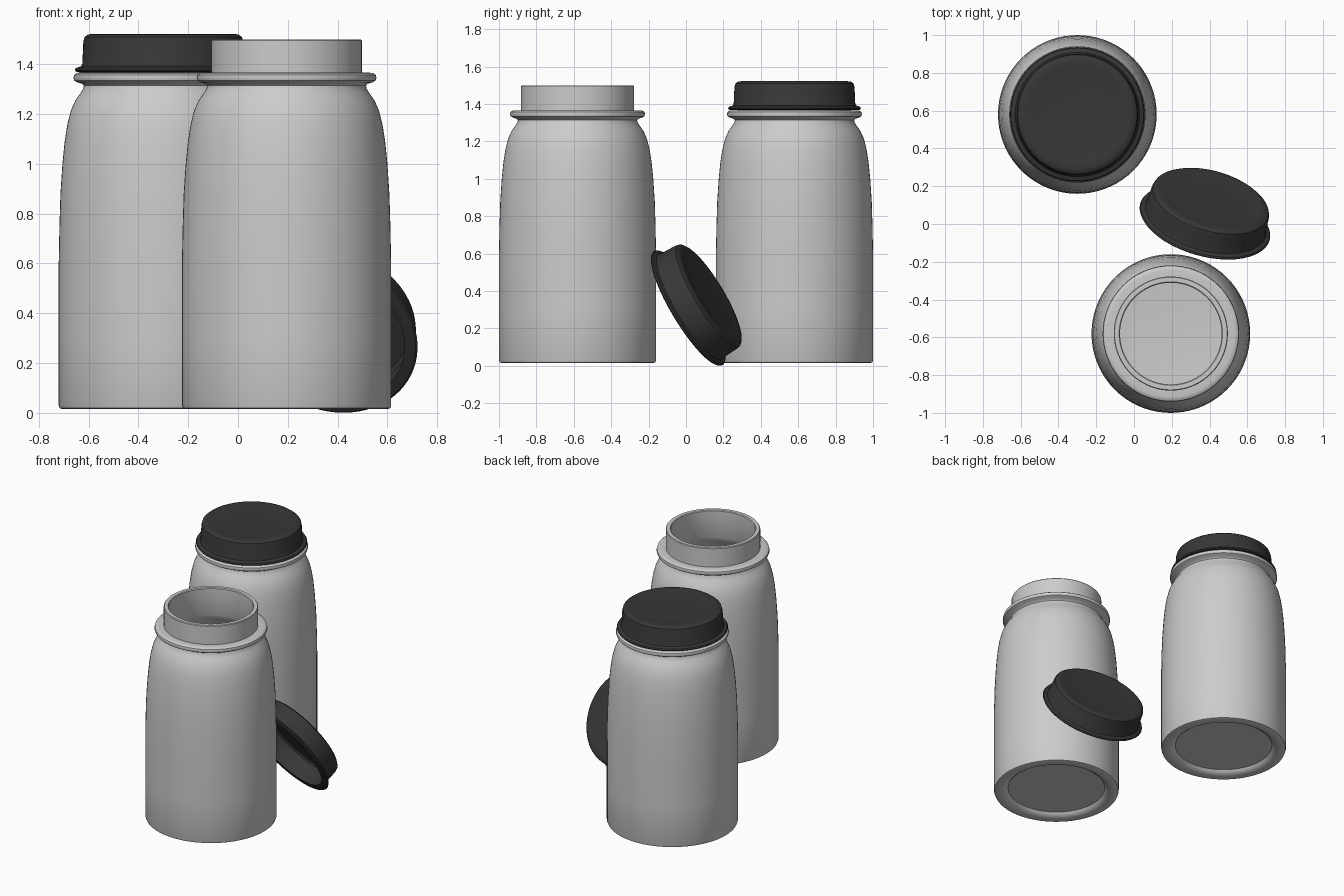
import bpy, bmesh, math
from mathutils import Vector

if "Cube" in bpy.data.objects:
    bpy.data.objects.remove(bpy.data.objects["Cube"])

SEGMENTS = 72


def material(name, rgb):
    m = bpy.data.materials.new(name)
    m.diffuse_color = (*rgb, 1.0)
    m.use_nodes = True
    m.node_tree.nodes["Principled BSDF"].inputs["Base Color"].default_value = m.diffuse_color
    return m


def lathe(name, profile, mat, location, axis=(0, 0, 1)):
    """Spin an (r, z) profile that starts and ends on the axis into a closed solid."""
    bm = bmesh.new()
    rings = []
    for r, z in profile:
        if r == 0:
            rings.append([bm.verts.new((0, 0, z))])
        else:
            rings.append([bm.verts.new((r * math.cos(a), r * math.sin(a), z))
                          for a in (2 * math.pi * i / SEGMENTS for i in range(SEGMENTS))])
    for low, high in zip(rings, rings[1:]):
        for i in range(SEGMENTS):
            j = (i + 1) % SEGMENTS
            if len(low) == 1:
                bm.faces.new((low[0], high[j], high[i]))
            elif len(high) == 1:
                bm.faces.new((low[i], low[j], high[0]))
            else:
                bm.faces.new((low[i], low[j], high[j], high[i]))
    bmesh.ops.recalc_face_normals(bm, faces=bm.faces)
    mesh = bpy.data.meshes.new(name)
    bm.to_mesh(mesh)
    bm.free()
    mesh.materials.append(mat)
    obj = bpy.data.objects.new(name, mesh)
    bpy.context.collection.objects.link(obj)
    obj.location = location
    obj.rotation_euler = Vector(axis).to_track_quat('Z', 'Y').to_euler()
    bpy.ops.object.select_all(action='DESELECT')
    obj.select_set(True)
    bpy.context.view_layer.objects.active = obj
    bpy.ops.object.shade_smooth_by_angle(angle=math.radians(35))
    return obj


grey = material("light grey", (0.6, 0.6, 0.6))
black = material("charcoal", (0.038, 0.038, 0.038))

# Jar: recessed base, straight body, rounded shoulder, collar, neck, hollow inside
jar_profile = [
    (0, 0.042), (0.325, 0.042), (0.335, 0.03), (0.35, 0.02), (0.37, 0.015),
    (0.405, 0.015), (0.416, 0.019), (0.42, 0.03),
    (0.42, 0.3), (0.42, 0.6), (0.417, 0.75), (0.413, 0.88), (0.405, 1.0),
    (0.396, 1.09), (0.385, 1.16), (0.371, 1.215), (0.353, 1.255),
    (0.332, 1.285), (0.321, 1.303), (0.319, 1.314), (0.326, 1.322),
    (0.345, 1.327), (0.357, 1.334), (0.361, 1.345), (0.358, 1.357),
    (0.348, 1.364), (0.335, 1.366), (0.302, 1.366),
    (0.302, 1.495), (0.298, 1.5), (0.274, 1.5), (0.269, 1.495),
    (0.269, 1.31), (0.29, 1.27), (0.325, 1.22), (0.35, 1.14), (0.368, 1.0),
    (0.38, 0.75), (0.382, 0.3), (0.382, 0.11), (0.36, 0.085), (0.33, 0.08), (0, 0.08),
]

# Lid: flared rim, skirt, rounded top edge, slightly dished top, hollow underneath
lid_profile = [
    (0, 0.137), (0.29, 0.137), (0.305, 0.125), (0.305, 0.0),
    (0.338, 0.0), (0.35, 0.003), (0.356, 0.01), (0.351, 0.018), (0.338, 0.022),
    (0.329, 0.026), (0.325, 0.036), (0.321, 0.125), (0.316, 0.142),
    (0.303, 0.152), (0.285, 0.155), (0.26, 0.153), (0.23, 0.149),
    (0.18, 0.147), (0, 0.147),
]

lathe("closed_jar", jar_profile, grey, (-0.30, 0.58, 0))
lathe("open_jar", jar_profile, grey, (0.195, -0.58, 0))
lathe("fitted_lid", lid_profile, black, (-0.30, 0.58, 1.367))

# Loose lid leaning against the open jar
tilt, turn = math.radians(60), math.radians(16)
lathe("leaning_lid", lid_profile, black, (0.373, 0.003, 0.304),
      (math.sin(tilt) * math.sin(turn), math.sin(tilt) * math.cos(turn), math.cos(tilt)))
